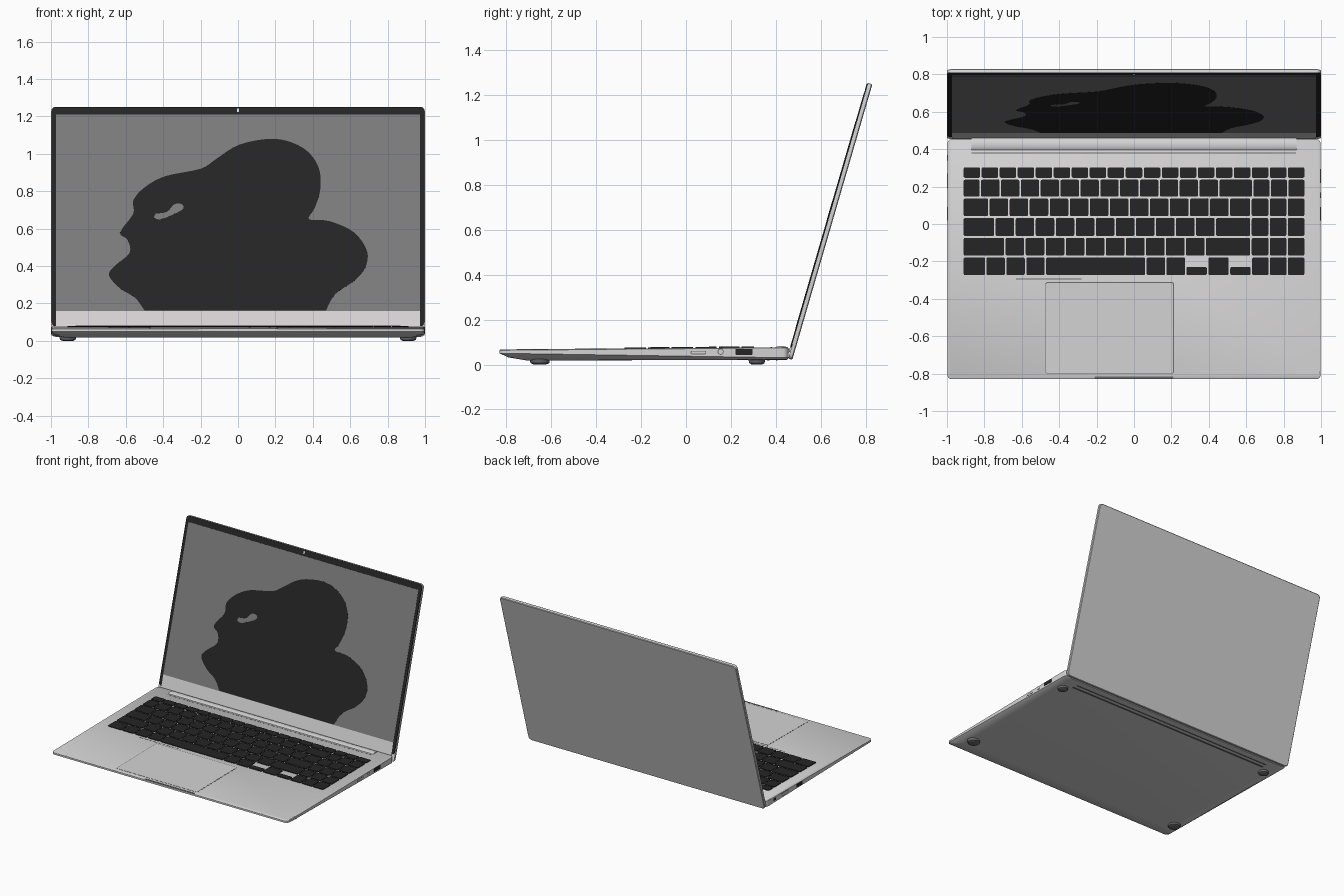
import bpy, bmesh
from math import sin, cos, pi, radians, atan2
from mathutils import Matrix, Vector, geometry

if "Cube" in bpy.data.objects:
    bpy.data.objects.remove(bpy.data.objects["Cube"], do_unlink=True)

parts = []


def material(name, r, g, b):
    m = bpy.data.materials.new(name)
    m.use_nodes = True
    m.diffuse_color = (r, g, b, 1)
    m.node_tree.nodes["Principled BSDF"].inputs["Base Color"].default_value = (r, g, b, 1)
    return m


silver = material("silver", .67, .66, .66)
black = material("black", .018, .018, .019)
screen_grey = material("screen grey", .2, .2, .2)
seam_grey = material("seam grey", .15, .15, .15)
white = material("white", .9, .9, .9)


def rounded(x0, x1, y0, y1, r=.006, n=3):
    """Outline of a rounded rectangle, counter-clockwise."""
    corners = [(x1 - r, y1 - r), (x0 + r, y1 - r), (x0 + r, y0 + r), (x1 - r, y0 + r)]
    pts = []
    for q, (cx, cy) in enumerate(corners):
        for i in range(n + 1):
            a = (q + i / n) * pi / 2
            pts.append((cx + r * cos(a), cy + r * sin(a)))
    return pts


def loft(bm, rings):
    """Skin a stack of equal-length rings and cap both ends."""
    loops = [[bm.verts.new(p) for p in ring] for ring in rings]
    for low, high in zip(loops, loops[1:]):
        for i in range(len(low)):
            j = (i + 1) % len(low)
            bm.faces.new((low[i], low[j], high[j], high[i]))
    bm.faces.new(loops[0][::-1])
    bm.faces.new(loops[-1])


def finish(name, bm, mat, matrix=Matrix()):
    bmesh.ops.recalc_face_normals(bm, faces=bm.faces)
    mesh = bpy.data.meshes.new(name)
    bm.to_mesh(mesh)
    bm.free()
    mesh.materials.append(mat)
    ob = bpy.data.objects.new(name, mesh)
    ob.matrix_world = matrix
    bpy.context.collection.objects.link(ob)
    parts.append(ob)


def plates(name, outlines, z0, z1, mat, matrix=Matrix()):
    """One object made of flat slabs, one for each outline."""
    bm = bmesh.new()
    for outline in outlines:
        loft(bm, [[(x, y, z) for x, y in outline] for z in (z0, z1)])
    finish(name, bm, mat, matrix)


# Base: wedge body with an undercut front and sides
FRONT, BACK = -.83, .455
bm = bmesh.new()
rings = []
for side, front, back, z_front, z_back in (
        (.07, .12, .01, .018, .02), (.02, .04, .004, .032, .022), (0, 0, 0, .05, .03),
        (0, 0, 0, .063, .074), (.004, .004, .004, .066, .077)):
    w = .998 - side
    ring = rounded(-w, w, FRONT + front, BACK - back, .025, 5)
    rings.append([(x, y, z_front + (z_back - z_front) * (y - FRONT) / (BACK - FRONT))
                  for x, y in ring])
loft(bm, rings)
finish("base_body", bm, silver)

# Deck frame: local z = 0 lies on the sloping top of the base
slope = atan2(.011, BACK - FRONT)
deck = Matrix.Translation((0, 0, .0731)) @ Matrix.Rotation(slope, 4, 'X')

# Keyboard: key widths for each row, in units of the main pitch
U, PAD, GAP, LEFT = .1069, .0963, .004, -.915
pad = [PAD] * 3
rows = [
    (.243, .307, [PAD] * 19),
    (.142, .241, [PAD] + [1.04 * U - .0018] * 12 + [1.75 * U] + pad),
    (.038, .140, [1.3 * U] + [U] * 12 + [1.08 * U] + pad),
    (-.068, .036, [1.6 * U] + [U] * 11 + [1.78 * U] + pad),
    (-.173, -.070, [2.1 * U] + [U] * 10 + [2.28 * U] + pad),
    (-.277, -.175, [1.15 * U] + [U] * 3 + [5.05 * U] + [U] * 2 + [1.1 * U] * 3 + pad),
]
half_keys = (7, 9)
keys = []
for y0, y1, widths in rows:
    scale = -2 * LEFT / sum(widths)
    x = LEFT
    for i, w in enumerate(widths):
        w *= scale
        low_key = y0 < -.2 and i in half_keys
        top = (y0 + y1) / 2 if low_key else y1
        keys.append(rounded(x + GAP, x + w - GAP, y0 + GAP, top - GAP, .008))
        x += w
plates("keyboard_keys", keys, -.002, .005, black, deck)

# Trackpad with a fine seam, and the seams beside the hinge
plates("trackpad_seam", [rounded(-.474, .214, -.799, -.311, .01)], -.002, .0006, seam_grey, deck)
plates("trackpad", [rounded(-.47, .209, -.797, -.316, .008)], -.002, .0012, silver, deck)
plates("deck_seams", [rounded(-.87, .866, .377, .382, .001),
                      rounded(-.63, -.28, -.297, -.292, .001)], -.002, .0006, seam_grey, deck)
plates("finger_notch", [rounded(-.21, .21, FRONT + .002, FRONT + .015, .004)],
       -.004, .0008, seam_grey, deck)

# Hinge bar: long rounded barrel between the base and the lid
bm = bmesh.new()
loft(bm, [[(x, .423 + .038 * cos(i * pi / 12), .06 + .023 * sin(i * pi / 12))
           for i in range(24)] for x in (-.868, .868)])
finish("hinge_bar", bm, silver)
plates("underside_vent", [rounded(-.86, .86, .36, .372, .002),
                          rounded(-.86, .86, .40, .406, .002)], .0175, .022, seam_grey)

# Feet: four tapered rubber pads
bm = bmesh.new()
for x in (-.91, .91):
    for y, size in ((-.65, .046), (.315, .038)):
        loft(bm, [[(x + r * cos(i * pi / 12), y + r * sin(i * pi / 12), z) for i in range(24)]
                  for r, z in ((size * .6, 0), (size * .9, .006), (size, .026))])
finish("rubber_feet", bm, seam_grey)


# Ports: thin plates on both sides, local x runs along the side
def side_frame(s):
    return Matrix(((0, 0, s, s * .998), (s, 0, 0, 0), (0, 1, 0, 0), (0, 0, 0, 1)))


def ring_port(name, x0, x1, y0, y1, r, frame):
    plates(name + "_rim", [rounded(x0, x1, y0, y1, r, 6)], -.003, .001, seam_grey, frame)
    e = .004
    plates(name, [rounded(x0 + e, x1 - e, y0 + e, y1 - e, r - e, 6)], -.003, .0016, silver, frame)


left_side, right_side = side_frame(1), side_frame(-1)
ring_port("slot_port", .02, .09, .045, .061, .007, left_side)
ring_port("round_jack", .14, .168, .043, .071, .0135, left_side)
plates("wide_port", [rounded(.22, .295, .043, .07, .003)], -.003, .0016, black, left_side)
plates("side_ports", [rounded(-.09, -.02, .043, .068, .003),
                      rounded(-.37, -.34, .045, .065, .003)], -.003, .0016, black, right_side)
ring_port("long_port", -.27, -.19, .043, .067, .006, right_side)

# Lid frame: local y runs up the lid, local z faces the user
TILT = radians(16.2)
s, c = sin(TILT), cos(TILT)
lid = Matrix(((1, 0, 0, 0), (0, s, -c, .473), (0, c, s, .021), (0, 0, 0, 1)))
TOP = 1.276


def up_lid(z):
    """Distance up the lid for a given height."""
    return (z - .028) / c


bm = bmesh.new()
loft(bm, [[(x, y, z) for x, y in rounded(-1 + e, 1 - e, e, TOP - e, .025, 5)]
          for e, z in ((.004, 0), (0, .004), (0, .019))])
finish("lid_shell", bm, silver, lid)
chin_low, chin_top, glass_top = up_lid(.08), up_lid(.16), up_lid(1.21)
plates("screen_bezel", [rounded(-.996, .996, chin_low, TOP - .003, .022, 5)],
       .018, .0245, black, lid)
plates("lid_chin", [rounded(-.973, .973, .03, chin_top, .002)], .018, .0255, silver, lid)
plates("screen_glass", [rounded(-.973, .973, chin_top, glass_top, .002)],
       .02, .0255, screen_grey, lid)
plates("camera_dot", [rounded(-.006, .006, up_lid(1.223), up_lid(1.243), .004)],
       .02, .0255, white, lid)


# Wallpaper shape: dark lobed figure with a small slit
def smooth_outline(pts, n=4):
    """Catmull-Rom curve through the points, left open between the two ends."""
    p = [Vector((x, up_lid(z))) for x, z in pts]
    p = [p[0]] + p + [p[-1]]
    out = []
    for a, b, d, e in zip(p, p[1:], p[2:], p[3:]):
        out += geometry.interpolate_bezier(b, b + (d - a) / 6, d - (e - b) / 6, d, n + 1)[:-1]
    return [tuple(v) for v in out] + [tuple(p[-1])]


figure = [(-.5, .162), (-.55, .23), (-.63, .28), (-.69, .35), (-.66, .4), (-.58, .47),
          (-.59, .54), (-.63, .58), (-.56, .68), (-.56, .75), (-.5, .82), (-.39, .88),
          (-.2, .92), (-.12, .97), (.01, 1.05), (.2, 1.08), (.35, 1.03), (.43, .93),
          (.44, .81), (.41, .71), (.38, .65), (.49, .64), (.62, .58), (.69, .48),
          (.68, .39), (.62, .32), (.52, .25), (.47, .162)]
plates("screen_figure", [smooth_outline(figure)[::-1]], .024, .0262, black, lid)
slit = [(-.45, .66), (-.41, .65), (-.3, .7), (-.3, .73), (-.34, .73), (-.38, .69), (-.44, .68)]
plates("figure_slit", [smooth_outline(slit)], .024, .0268, screen_grey, lid)

# Smooth the rounded edges, keep the corners sharp
bpy.ops.object.select_all(action='DESELECT')
for ob in parts:
    ob.select_set(True)
bpy.context.view_layer.objects.active = parts[0]
bpy.ops.object.shade_smooth_by_angle(angle=radians(30))
